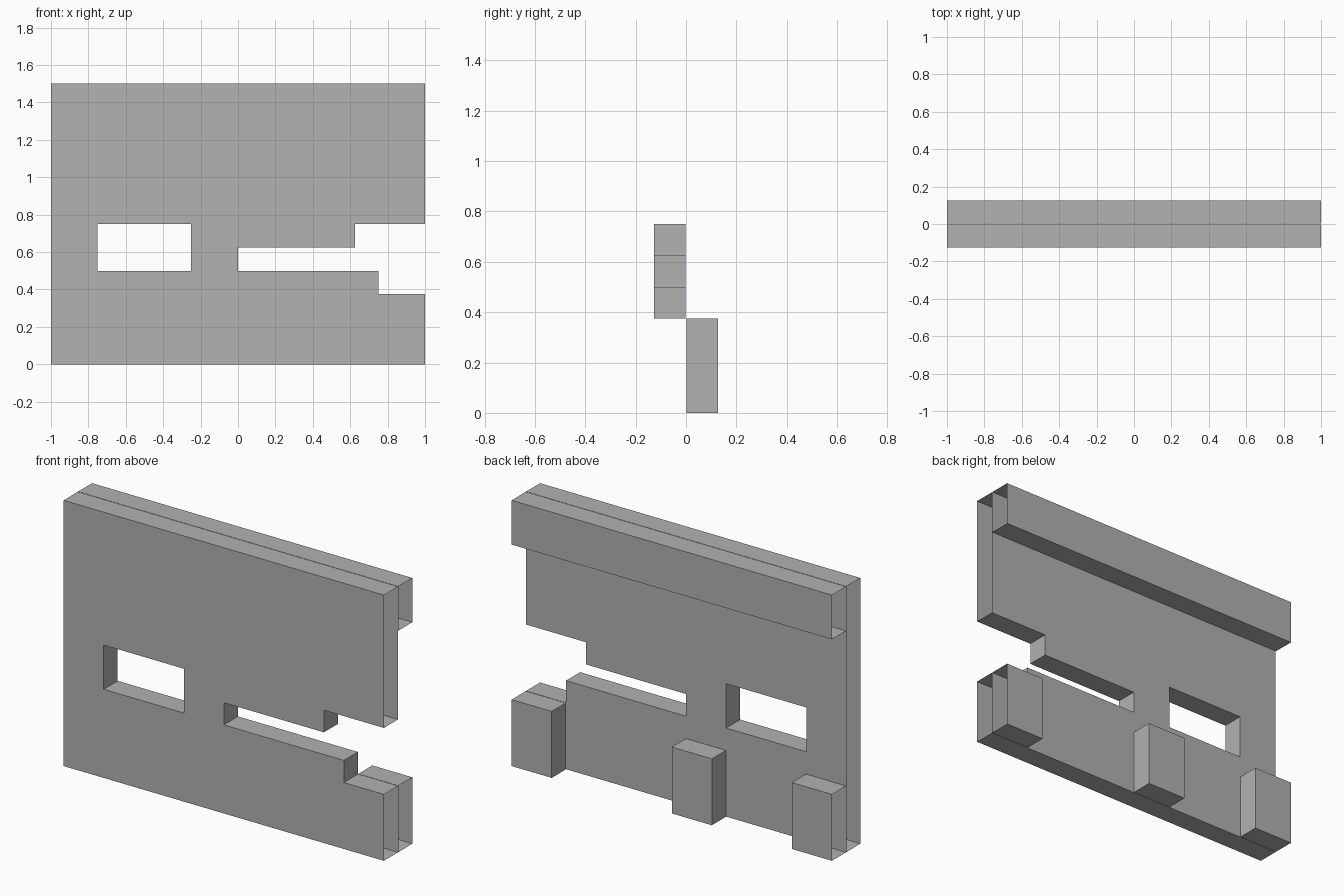
import bpy
import bmesh
from mathutils import Vector

cube = bpy.data.objects.get("Cube")
if cube:
    bpy.data.objects.remove(cube, do_unlink=True)

grey = bpy.data.materials.new("plain_grey")
grey.use_nodes = True
COLOR = (0.445, 0.445, 0.445, 1)
grey.diffuse_color = COLOR
grey.node_tree.nodes["Principled BSDF"].inputs["Base Color"].default_value = COLOR

GAP = 0.0015      # half the seam between the wall and the parts behind it
DEPTH = 0.125
END = 1.0         # the wall's two ends are left open


def panel(name, xs, zs, y0, y1, voids=()):
    """Hollow panel on an x/z grid, with rectangular voids and no caps at the ends."""
    bm = bmesh.new()

    def solid(i, k):
        if not (0 <= i < len(xs) - 1 and 0 <= k < len(zs) - 1):
            return False
        x, z = (xs[i] + xs[i + 1]) / 2, (zs[k] + zs[k + 1]) / 2
        return not any(a < x < b and c < z < d for a, b, c, d in voids)

    def quad(points, normal):
        face = bm.faces.new([bm.verts.new(p) for p in points])
        face.normal_update()
        if face.normal.dot(Vector(normal)) < 0:
            face.normal_flip()

    for i in range(len(xs) - 1):
        for k in range(len(zs) - 1):
            if not solid(i, k):
                continue
            a, b, c, d = xs[i], xs[i + 1], zs[k], zs[k + 1]
            # front and back skins
            for y, n in ((y0, -1), (y1, 1)):
                quad([(a, y, c), (b, y, c), (b, y, d), (a, y, d)], (0, n, 0))
            # edges where the neighbouring cell is empty
            for x, n in ((a, -1), (b, 1)):
                if not solid(i + n, k) and abs(x) < END:
                    quad([(x, y0, c), (x, y1, c), (x, y1, d), (x, y0, d)], (n, 0, 0))
            for z, n in ((c, -1), (d, 1)):
                if not solid(i, k + n):
                    quad([(a, y0, z), (b, y0, z), (b, y1, z), (a, y1, z)], (0, 0, n))

    bmesh.ops.remove_doubles(bm, verts=bm.verts[:], dist=0.0005)
    mesh = bpy.data.meshes.new(name)
    bm.to_mesh(mesh)
    bm.free()
    mesh.materials.append(grey)
    obj = bpy.data.objects.new(name, mesh)
    bpy.context.collection.objects.link(obj)
    return obj


# Wall with a window and a stepped slot that opens at one end
window = (-0.75, -0.25, 0.5, 0.75)
slot = [(0, 0.625, 0.5, 0.625), (0.625, 1, 0.5, 0.75), (0.75, 1, 0.375, 0.5)]
panel("wall", [-1, -0.75, -0.25, 0, 0.625, 0.75, 1],
      [0, 0.375, 0.5, 0.625, 0.75, 1.5], -GAP - DEPTH, -GAP, [window] + slot)

# Rail along the top of the back
panel("top_rail", [-1, 1], [1.25, 1.5], GAP, GAP + DEPTH)

# Three short posts at the foot of the back
for label, x in (("right", -1), ("middle", -0.25), ("left", 0.75)):
    panel(label + "_post", [x, x + 0.25], [0, 0.375], GAP, GAP + DEPTH)
